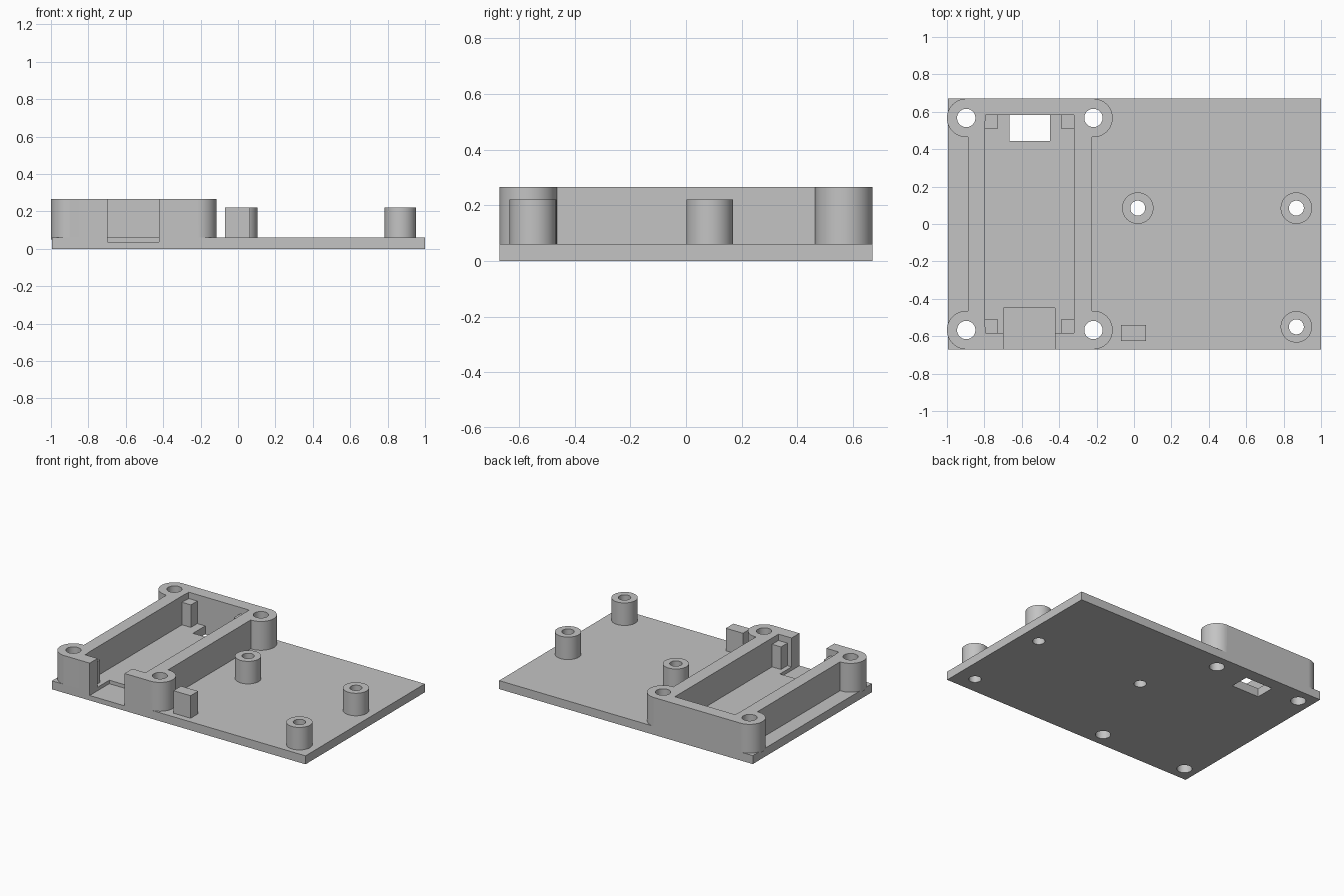
import bpy
from math import radians

cube = bpy.data.objects.get("Cube")
if cube:
    bpy.data.objects.remove(cube, do_unlink=True)

grey = bpy.data.materials.new("light_grey")
grey.use_nodes = True
tone = (0.55, 0.55, 0.55, 1)
grey.diffuse_color = tone
grey.node_tree.nodes["Principled BSDF"].inputs["Base Color"].default_value = tone

PLATE_TOP, FRAME_TOP, POST_TOP = 0.06, 0.265, 0.22


def box(name, x0, x1, y0, y1, z0, z1):
    bpy.ops.mesh.primitive_cube_add(size=1, location=((x0 + x1) / 2, (y0 + y1) / 2, (z0 + z1) / 2))
    ob = bpy.context.object
    ob.name = name
    ob.scale = (x1 - x0, y1 - y0, z1 - z0)
    bpy.ops.object.transform_apply(location=False, rotation=False, scale=True)
    ob.data.materials.append(grey)
    return ob


def cylinder(name, x, y, r, z0, z1):
    bpy.ops.mesh.primitive_cylinder_add(vertices=48, radius=r, depth=z1 - z0, location=(x, y, (z0 + z1) / 2))
    ob = bpy.context.object
    ob.name = name
    ob.data.materials.append(grey)
    return ob


def combine(target, tools, operation):
    """Apply a boolean with each tool, then remove the tools."""
    bpy.context.view_layer.objects.active = target
    for tool in tools:
        tool.hide_render = True
        mod = target.modifiers.new("bool", "BOOLEAN")
        mod.operation, mod.solver, mod.object = operation, "EXACT", tool
        bpy.ops.object.modifier_apply(modifier=mod.name)
        bpy.data.objects.remove(tool, do_unlink=True)


def bores(spots, r):
    return [cylinder("bore_cutter", x, y, r, -0.1, 0.4) for x, y in spots]


boss_spots = [(x, y) for x in (-0.897, -0.217) for y in (-0.567, 0.567)]
standoff_spots = [(0.02, 0.085), (0.868, 0.085), (0.868, -0.55)]

# Base plate with screw holes, cable window and front connector recess
plate = box("base_plate", -0.994, 1, -0.67, 0.67, 0, PLATE_TOP)
combine(plate, bores(boss_spots, 0.049) + bores(standoff_spots, 0.04) + [
    box("window_cutter", -0.665, -0.45, 0.445, 0.582, -0.1, 0.2),
    box("recess_cutter", -0.697, -0.423, -0.8, -0.45, 0.035, 0.2)], "DIFFERENCE")

# Raised frame: four walls joined to round corner bosses
frame = box("frame", -0.897, -0.217, 0.582, 0.67, PLATE_TOP, FRAME_TOP)
combine(frame, [
    box("front_wall", -0.897, -0.217, -0.67, -0.582, PLATE_TOP, FRAME_TOP),
    box("right_wall", -0.887, -0.797, -0.6, 0.6, PLATE_TOP, FRAME_TOP),
    box("left_wall", -0.32, -0.225, -0.6, 0.6, PLATE_TOP, FRAME_TOP)]
    + [cylinder("boss", x, y, 0.103, 0.05, FRAME_TOP) for x, y in boss_spots], "UNION")
combine(frame, bores(boss_spots, 0.049)
        + [box("notch_cutter", -0.697, -0.423, -0.8, -0.45, 0, 0.4)], "DIFFERENCE")

# Small square supports in the inner corners of the frame
for side, x in (("right", -0.797), ("left", -0.39)):
    for end, y in (("front", -0.582), ("back", 0.51)):
        box(f"{end}_{side}_support", x, x + 0.07, y, y + 0.072, PLATE_TOP, POST_TOP)

# Hollow round standoffs
standoffs = []
for i, (x, y) in enumerate(standoff_spots):
    post = cylinder(f"standoff_{i + 1}", x, y, 0.084, PLATE_TOP, POST_TOP)
    combine(post, bores([(x, y)], 0.04), "DIFFERENCE")
    standoffs.append(post)

# Rectangular rest block
box("rest_block", -0.07, 0.065, -0.625, -0.54, PLATE_TOP, POST_TOP)

# Smooth the round walls, keep the rims sharp
for ob in [plate, frame] + standoffs:
    bpy.ops.object.select_all(action="DESELECT")
    ob.select_set(True)
    bpy.context.view_layer.objects.active = ob
    bpy.ops.object.shade_smooth_by_angle(angle=radians(30))
